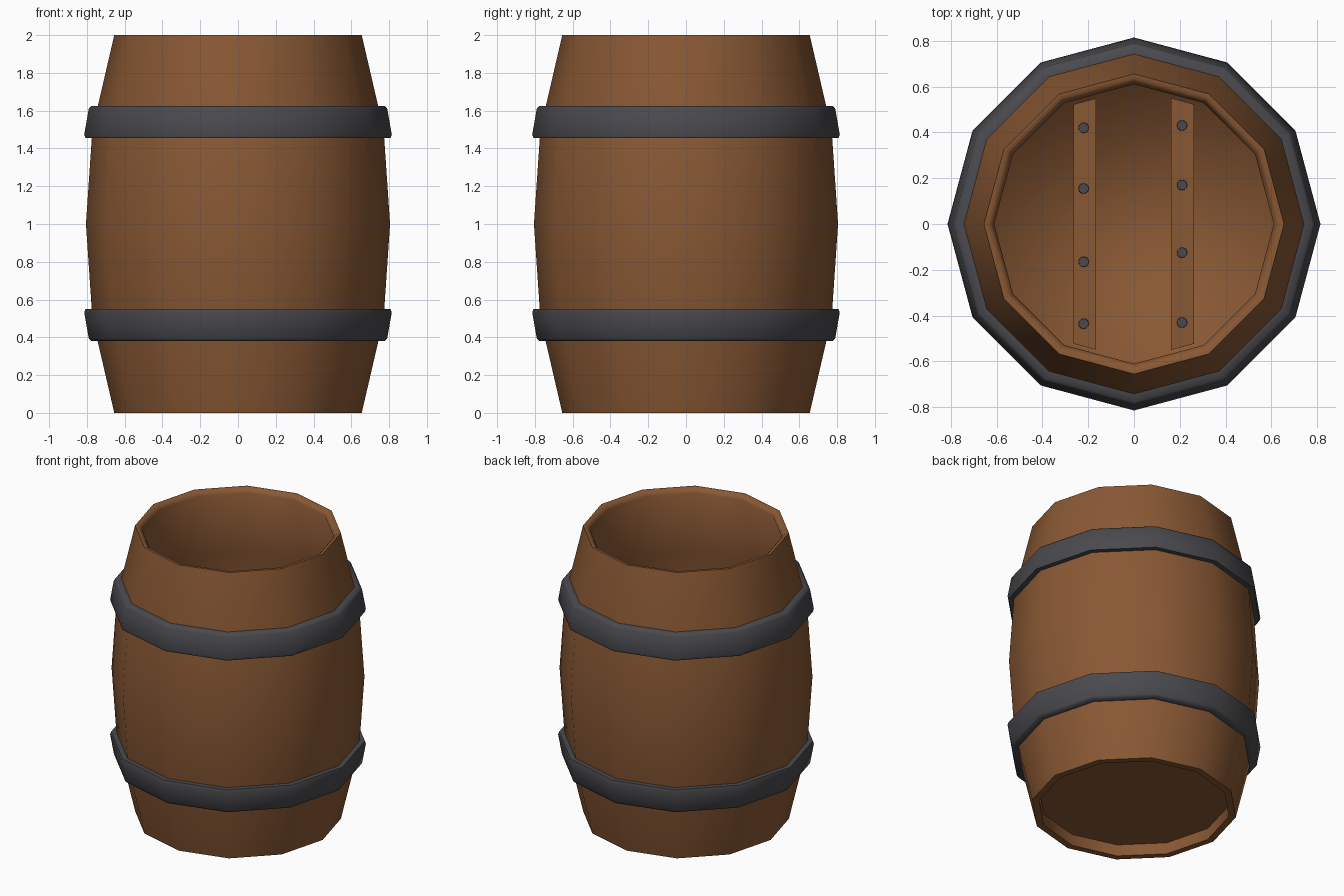
import bpy, bmesh, math

if "Cube" in bpy.data.objects:
    bpy.data.objects.remove(bpy.data.objects["Cube"])

SIDES = 12


def material(name, rgb):
    m = bpy.data.materials.new(name)
    m.diffuse_color = (*rgb, 1)
    m.use_nodes = True
    m.node_tree.nodes["Principled BSDF"].inputs["Base Color"].default_value = m.diffuse_color
    return m


wood = material("brown wood", (0.25, 0.098, 0.034))
metal = material("dark iron", (0.068, 0.068, 0.077))


def finish(bm, name, mat, angle):
    me = bpy.data.meshes.new(name)
    bm.to_mesh(me)
    bm.free()
    me.materials.append(mat)
    ob = bpy.data.objects.new(name, me)
    bpy.context.collection.objects.link(ob)
    if angle:
        bpy.ops.object.select_all(action='DESELECT')
        ob.select_set(True)
        bpy.context.view_layer.objects.active = ob
        bpy.ops.object.shade_smooth_by_angle(angle=math.radians(angle))
    return ob


def lathe(name, profile, mat, angle, start_cap=False, end_cap=False, closed=False):
    """Spin an (r, z) profile round the z axis."""
    bm = bmesh.new()
    rings = []
    for r, z in profile:
        rings.append([bm.verts.new((r * math.cos(2 * math.pi * i / SIDES),
                                    r * math.sin(2 * math.pi * i / SIDES), z))
                      for i in range(SIDES)])
    pairs = list(zip(rings, rings[1:]))
    if closed:
        pairs.append((rings[-1], rings[0]))
    for a, b in pairs:
        for i in range(SIDES):
            j = (i + 1) % SIDES
            bm.faces.new((a[i], a[j], b[j], b[i]))
    if start_cap:
        bm.faces.new(rings[0][::-1])
    if end_cap:
        bm.faces.new(rings[-1])
    return finish(bm, name, mat, angle)


# Outer staves with recessed underside
lathe("barrel_shell", [(0.61, 0.08), (0.61, 0), (0.655, 0), (0.771, 0.5), (0.805, 1),
                       (0.771, 1.5), (0.655, 2)], wood, 40, start_cap=True)

# Top rim, inner wall and floor, softly shaded as one bowl
lathe("barrel_lining", [(0.655, 2), (0.635, 2), (0.61, 1.97), (0.725, 1.5), (0.76, 1),
                        (0.725, 0.5), (0.63, 0.1)], wood, 180, end_cap=True)

# Iron hoops, the upper one mirrored
hoop = [(0.735, 0.38), (0.778, 0.38), (0.79, 0.395), (0.814, 0.53), (0.808, 0.55), (0.76, 0.55)]
lathe("lower_hoop", hoop, metal, 65, closed=True)
lathe("upper_hoop", [(r, 2 - z + 0.005) for r, z in hoop[::-1]], metal, 65, closed=True)


# Floor battens, ends trimmed to the barrel's sides
def batten(name, x0, x1):
    bm = bmesh.new()
    end = lambda x: 0.593 - abs(x) * math.tan(math.radians(15))
    pts = [(x0, -end(x0)), (x1, -end(x1)), (x1, end(x1)), (x0, end(x0))]
    low = [bm.verts.new((x, y, 0.095)) for x, y in pts]
    top = [bm.verts.new((x, y, 0.13)) for x, y in pts]
    bm.faces.new(low[::-1])
    bm.faces.new(top)
    for i in range(4):
        j = (i + 1) % 4
        bm.faces.new((low[i], low[j], top[j], top[i]))
    finish(bm, name, wood, 0)


batten("left_batten", -0.265, -0.165)
batten("right_batten", 0.162, 0.262)

# Nail heads
for side, x, ys in (("left", -0.22, (0.42, 0.155, -0.165, -0.435)),
                    ("right", 0.21, (0.43, 0.17, -0.125, -0.43))):
    for k, y in enumerate(ys):
        bm = bmesh.new()
        bmesh.ops.create_cone(bm, cap_ends=True, segments=12, radius1=0.024,
                              radius2=0.022, depth=0.03)
        bmesh.ops.translate(bm, verts=bm.verts, vec=(x, y, 0.13))
        finish(bm, f"{side}_nail_{k + 1}", metal, 40)
